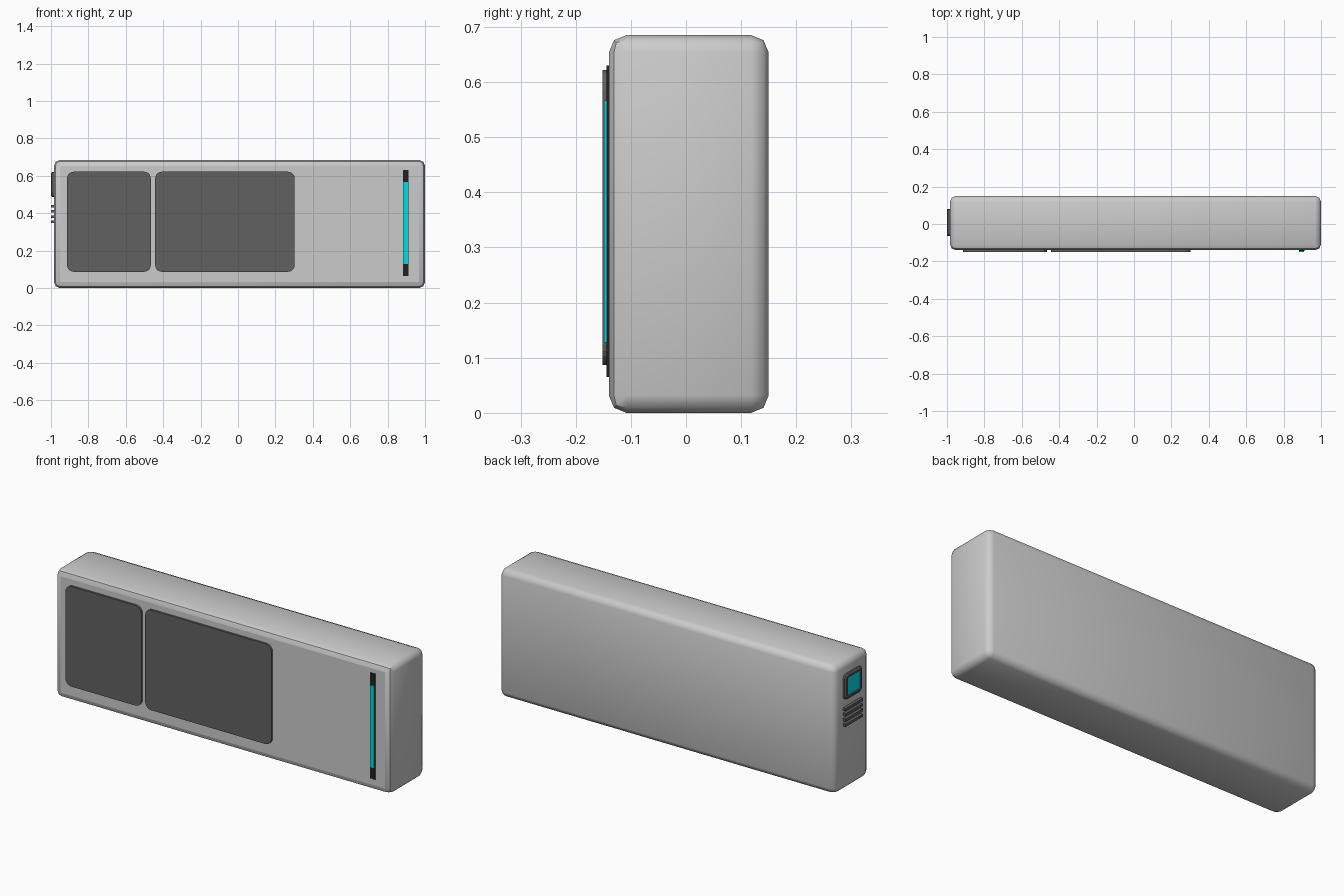
import bpy, bmesh, math
from mathutils import Vector

if "Cube" in bpy.data.objects:
    bpy.data.objects.remove(bpy.data.objects["Cube"])


def material(name, rgb):
    m = bpy.data.materials.new(name)
    m.diffuse_color = (*rgb, 1)
    m.use_nodes = True
    m.node_tree.nodes["Principled BSDF"].inputs["Base Color"].default_value = m.diffuse_color
    return m


DARK = material("dark_grey", (0.12, 0.12, 0.12))
BLACK = material("black", (0.015, 0.015, 0.015))
CYAN = material("cyan", (0.0, 0.72, 0.8))


def box(name, lo, hi, mat=None, radius=0, segments=2, axis=None, edit=None):
    """Box between two corners; axis limits the rounding to edges along that axis."""
    lo, hi = Vector(lo), Vector(hi)
    bm = bmesh.new()
    bmesh.ops.create_cube(bm, size=1)
    for v in bm.verts:
        v.co = Vector((lo[i] + (v.co[i] + 0.5) * (hi[i] - lo[i]) for i in range(3)))
    if radius:
        edges = [e for e in bm.edges if axis is None or
                 abs((e.verts[0].co - e.verts[1].co).normalized()[axis]) > 0.9]
        bmesh.ops.bevel(bm, geom=edges, offset=radius, segments=segments,
                        profile=0.5, affect='EDGES')
    if edit:
        edit(bm)
    me = bpy.data.meshes.new(name)
    bm.to_mesh(me)
    bm.free()
    ob = bpy.data.objects.new(name, me)
    bpy.context.collection.objects.link(ob)
    if mat:
        me.materials.append(mat)
    return ob


def soften_body(bm):
    """Smooth all over, with crisp lines kept around the front rim."""
    for f in bm.faces:
        f.smooth = True
    for e in bm.edges:
        if all(v.co.y < -0.1 for v in e.verts) and e.calc_face_angle(0) > math.radians(20):
            e.smooth = False


def recess_left(bm):
    """Chamfer the outer rim and sink a window into the left face."""
    bm.normal_update()
    face = min(bm.faces, key=lambda f: f.calc_center_median().x)
    bmesh.ops.inset_region(bm, faces=[face], thickness=0.008)
    for v in bm.verts:
        if v not in face.verts and v.co.x < -0.995:
            v.co.x += 0.006
    bmesh.ops.inset_region(bm, faces=[face], thickness=0.01)
    bmesh.ops.inset_region(bm, faces=[face], thickness=0.002, depth=-0.008)


# Main casing
box("casing", (-0.984, -0.14, 0), (1.0, 0.15, 0.685), radius=0.032, edit=soften_body)

# Two raised front panels
for name, x0, x1 in (("small_front_panel", -0.914, -0.466),
                     ("large_front_panel", -0.443, 0.303)):
    box(name, (x0, -0.151, 0.087), (x1, -0.135, 0.622), DARK,
        radius=0.036, segments=5, axis=1)

# Light strip with its dark backing
box("light_strip_backing", (0.881, -0.144, 0.065), (0.911, -0.135, 0.63), BLACK)
box("light_strip", (0.883, -0.149, 0.128), (0.909, -0.138, 0.566), CYAN)

# Framed display on the left end
box("display_frame", (-1.0, -0.065, 0.487), (-0.975, 0.08, 0.62), DARK,
    radius=0.018, segments=2, axis=0, edit=recess_left)
box("display_screen", (-0.996, -0.045, 0.507), (-0.98, 0.06, 0.60), CYAN)

# Vent slats on the left end
for i in range(4):
    z = 0.354 + i * 0.028
    box(f"vent_slat_{i + 1}", (-1.0, -0.065, z - 0.007), (-0.975, 0.08, z + 0.007), DARK)
